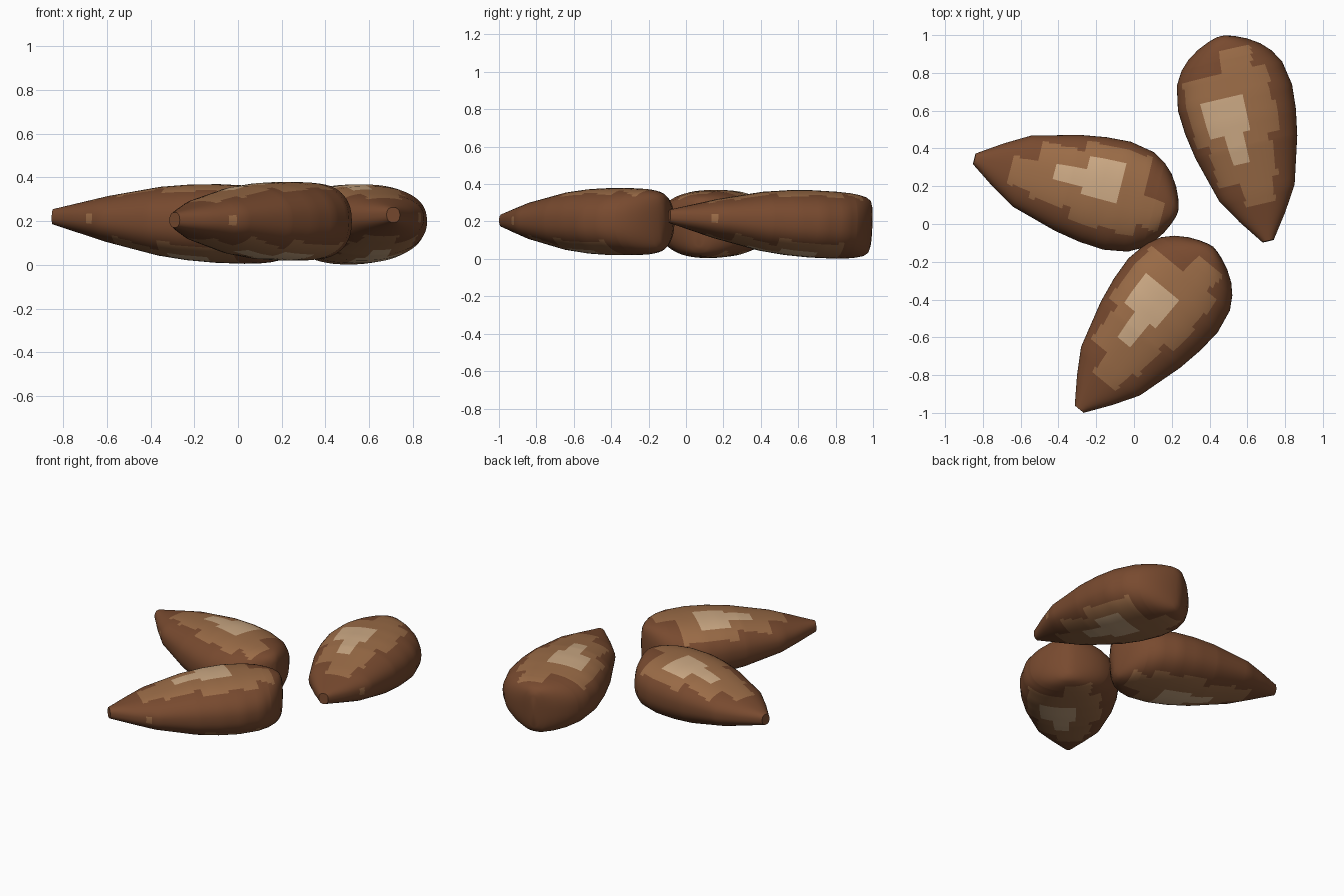
import bpy, bmesh, math

if "Cube" in bpy.data.objects:
    bpy.data.objects.remove(bpy.data.objects["Cube"])


def material(name, rgb):
    lin = [((c / 255 + 0.055) / 1.055) ** 2.4 for c in rgb]
    m = bpy.data.materials.new(name)
    m.diffuse_color = (*lin, 1)
    m.use_nodes = True
    m.node_tree.nodes["Principled BSDF"].inputs["Base Color"].default_value = m.diffuse_color
    return m


mats = [material("brown shell", (120, 74, 47)),
        material("tan patch", (155, 108, 71)),
        material("pale patch", (204, 169, 132))]

# Distance from tip, half width, half thickness
PROFILE = [(0, .03, .035), (.13, .12, .07), (.26, .198, .105), (.51, .268, .158),
           (.65, .292, .174), (.78, .301, .18), (.91, .278, .179), (.98, .238, .175),
           (1.03, .19, .168), (1.07, .13, .158), (1.095, .075, .142), (1.108, .035, .11)]
LENGTH, SIDES, POWER = 1.115, 64, 2.35

# Patches as (s0, s1, t0, t1): along the seed, across the seed
PALE = [(.57, .79, -.05, .18), (.43, .57, -.01, .09)]
TAN = [(.19, .32, -.09, .07), (.32, .55, -.13, .19), (.55, .91, -.19, .25),
       (.91, 1.05, -.13, .03)]


def size_at(s):
    for (a, wa, ha), (b, wb, hb) in zip(PROFILE, PROFILE[1:]):
        if s <= b:
            f = (s - a) / (b - a)
            return wa + f * (wb - wa), ha + f * (hb - ha)
    return PROFILE[-1][1:]


def inside(boxes, s, t):
    return any(a <= s <= b and c <= t <= d for a, b, c, d in boxes)


def colour(p):
    # Underside carries the same patches, mirrored across
    s, t = p.x, p.y if p.z > 0 else -p.y
    if abs(p.z) < .022 and p.y < 0 and .19 < s < .235:
        return 1
    if abs(p.z) < size_at(s)[1] * .4:
        return 0
    return 2 if inside(PALE, s, t) else 1 if inside(TAN, s, t) else 0


def spow(v):
    return math.copysign(abs(v) ** (2 / POWER), v)


# One seed mesh: superellipse rings along x, blunt tip, domed butt
bm = bmesh.new()
stations = sorted({round(i * .0325, 4) for i in range(32)} | {p[0] for p in PROFILE})
rings = []
for s in stations:
    w, h = size_at(s)
    rings.append([bm.verts.new((s, w * spow(math.cos(a)), h * spow(math.sin(a))))
                  for a in (2 * math.pi * i / SIDES for i in range(SIDES))])
for r0, r1 in zip(rings, rings[1:]):
    for i in range(SIDES):
        j = (i + 1) % SIDES
        bm.faces.new((r0[i], r0[j], r1[j], r1[i]))
bm.faces.new(rings[0])
end = bm.verts.new((LENGTH, 0, 0))
for i in range(SIDES):
    bm.faces.new((rings[-1][i], rings[-1][(i + 1) % SIDES], end))
bmesh.ops.recalc_face_normals(bm, faces=bm.faces)
for f in bm.faces:
    f.material_index = colour(f.calc_center_median())
    f.smooth = len(f.verts) <= 4
mesh = bpy.data.meshes.new("seed")
bm.to_mesh(mesh)
bm.free()
for m in mats:
    mesh.materials.append(m)

# Three seeds: tip position, heading, nose-up pitch, width scale
for name, loc, heading, pitch, wide in [
        ("left_seed", (-.845, .345, .22), -14.5, 2.3, .98),
        ("front_seed", (-.29, -.98, .205), 50.5, .4, 1.02),
        ("right_seed", (.71, -.09, .228), 103, 3.0, 1.03)]:
    ob = bpy.data.objects.new(name, mesh)
    ob.location = loc
    ob.rotation_euler = (0, math.radians(pitch), math.radians(heading))
    ob.scale = (1, wide, 1)
    bpy.context.collection.objects.link(ob)
